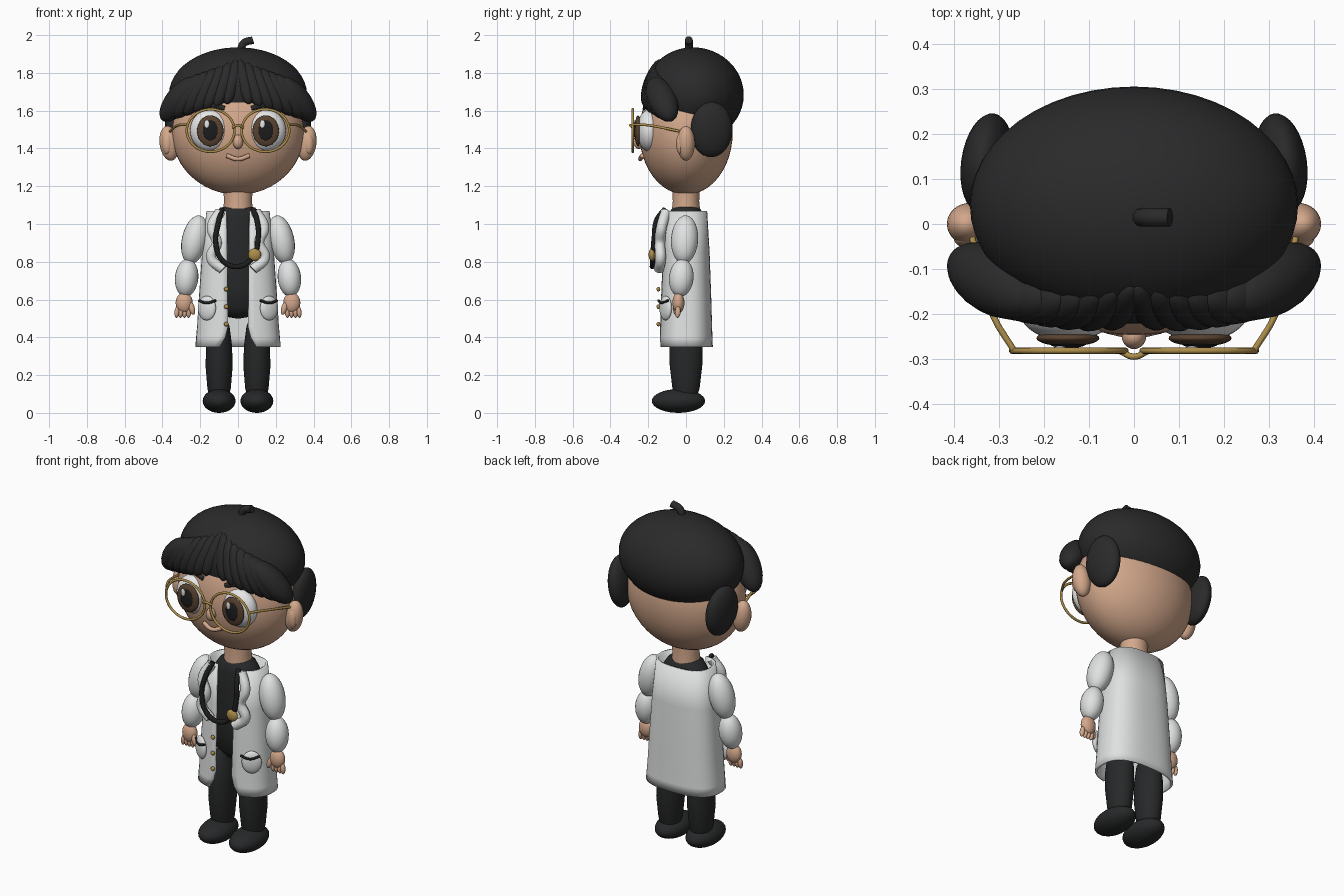
import bpy, bmesh, math
from mathutils import Matrix, Vector, Euler

cube = bpy.data.objects.get("Cube")
if cube:
    bpy.data.objects.remove(cube, do_unlink=True)


def material(name, r, g, b):
    m = bpy.data.materials.new(name)
    m.use_nodes = True
    m.diffuse_color = (r, g, b, 1)
    bsdf = m.node_tree.nodes["Principled BSDF"]
    bsdf.inputs["Base Color"].default_value = (r, g, b, 1)
    bsdf.inputs["Roughness"].default_value = 0.7
    return m


SKIN = material("skin", 0.65, 0.39, 0.26)
HAIR = material("hair_black", 0.023, 0.023, 0.023)
CLOTH = material("clothes_black", 0.02, 0.021, 0.022)
WHITE = material("coat_white", 0.74, 0.76, 0.75)
EYE = material("eye_white", 0.82, 0.82, 0.82)
BROWN = material("iris_brown", 0.1, 0.055, 0.03)
GOLD = material("gold", 0.42, 0.27, 0.07)
RUBBER = material("rubber_black", 0.012, 0.012, 0.013)


def finish(name, mesh, mat):
    mesh.materials.clear()
    mesh.materials.append(mat)
    for p in mesh.polygons:
        p.use_smooth = True
        p.material_index = 0
    ob = bpy.data.objects.new(name, mesh)
    bpy.context.collection.objects.link(ob)
    return ob


def ball(name, mat, pos, radii, rot=(0, 0, 0), seg=32):
    """Ellipsoid with radii along its own axes; rot in degrees."""
    bm = bmesh.new()
    turn = Euler([math.radians(a) for a in rot]).to_matrix().to_4x4()
    bmesh.ops.create_uvsphere(bm, u_segments=seg, v_segments=seg // 2, radius=1,
                              matrix=Matrix.Translation(pos) @ turn @ Matrix.Diagonal((*radii, 1)))
    mesh = bpy.data.meshes.new(name)
    bm.to_mesh(mesh)
    bm.free()
    return finish(name, mesh, mat)


def limb(name, mat, p, q, width, depth):
    """Ellipsoid stretched from point p to point q."""
    p, q = Vector(p), Vector(q)
    axis = (q - p).normalized()
    side = Vector((0, 1, 0)).cross(axis).normalized()
    front = axis.cross(side)
    turn = Matrix((side, front, axis)).transposed().to_euler()
    rot = [math.degrees(a) for a in turn]
    return ball(name, mat, (p + q) / 2, (width, depth, (q - p).length / 2), rot, 24)


def tube(name, mat, points, radius, closed=False):
    """Round tube along a smooth path."""
    cu = bpy.data.curves.new(name, "CURVE")
    cu.dimensions = "3D"
    cu.bevel_depth, cu.bevel_resolution, cu.resolution_u = radius, 3, 8
    cu.use_fill_caps = True
    sp = cu.splines.new("BEZIER")
    sp.bezier_points.add(len(points) - 1)
    sp.use_cyclic_u = closed
    for bp, co in zip(sp.bezier_points, points):
        bp.co = co
        bp.handle_left_type = bp.handle_right_type = "AUTO"
    tmp = bpy.data.objects.new(name + "_path", cu)
    bpy.context.collection.objects.link(tmp)
    bpy.context.view_layer.update()
    dg = bpy.context.evaluated_depsgraph_get()
    mesh = bpy.data.meshes.new_from_object(tmp.evaluated_get(dg))
    bpy.data.objects.remove(tmp, do_unlink=True)
    return finish(name, mesh, mat)


def shell(name, mat, rings, power=1.0, n=40):
    """Loft of rings (z, width, depth, half width of the front gap)."""
    bm = bmesh.new()
    rows = []
    for z, a, b, gap in rings:
        start = math.asin((gap / a) ** (1 / power))
        row = []
        for i in range(n + 1):
            t = start + (2 * math.pi - 2 * start) * i / n
            s, c = math.sin(t), math.cos(t)
            row.append(bm.verts.new((math.copysign(abs(s) ** power, s) * a,
                                     -math.copysign(abs(c) ** power, c) * b, z)))
        rows.append(row)
    for lo, hi in zip(rows, rows[1:]):
        for i in range(n):
            bm.faces.new((lo[i], lo[i + 1], hi[i + 1], hi[i]))
    bmesh.ops.remove_doubles(bm, verts=bm.verts, dist=1e-5)
    bmesh.ops.recalc_face_normals(bm, faces=bm.faces)
    mesh = bpy.data.meshes.new(name)
    bm.to_mesh(mesh)
    bm.free()
    return finish(name, mesh, mat)


# Head, neck and face
ball("head", SKIN, (0, 0, 1.483), (0.35, 0.247, 0.328), seg=48)
shell("neck", SKIN, [(1.04, 0.083, 0.078, 0), (1.12, 0.074, 0.07, 0), (1.2, 0.078, 0.072, 0)])
ball("nose", SKIN, (0, -0.25, 1.435), (0.027, 0.028, 0.038))
tube("mouth", SKIN, [(-0.06, -0.232, 1.362), (0, -0.242, 1.344), (0.06, -0.232, 1.362)], 0.012)

# Hair cap, stem
ball("hair_cap", HAIR, (0, 0.042, 1.688), (0.365, 0.264, 0.247), (-8, 0, 0), 48)
tube("hair_stem", HAIR, [(0.012, 0.015, 1.91), (0.03, 0.015, 1.957), (0.08, 0.015, 1.974)], 0.021)

# Clothes on the trunk
shell("shirt", CLOTH, [(0.5, 0.01, 0.01, 0), (0.51, 0.07, 0.05, 0), (0.56, 0.13, 0.09, 0),
                       (0.68, 0.16, 0.105, 0), (0.9, 0.15, 0.1, 0), (1.03, 0.135, 0.09, 0),
                       (1.075, 0.105, 0.08, 0), (1.095, 0.07, 0.06, 0)])
coat = shell("coat", WHITE, [(0.35, 0.226, 0.142, 0.098), (0.4, 0.222, 0.14, 0.068),
                             (0.46, 0.217, 0.138, 0.053), (0.6, 0.208, 0.134, 0.056),
                             (0.85, 0.19, 0.125, 0.058), (1.07, 0.167, 0.112, 0.062)], 0.78)
wall = coat.modifiers.new("thickness", "SOLIDIFY")
wall.thickness, wall.offset = 0.012, -1
bpy.context.view_layer.objects.active = coat
coat.select_set(True)
bpy.ops.object.shade_smooth_by_angle(angle=math.radians(40))
for z in (0.655, 0.562, 0.47):
    ball("coat_button", GOLD, (-0.062, -0.146, z), (0.012, 0.01, 0.012), seg=16)

# Stethoscope
tube("stethoscope_tube", RUBBER,
     [(-0.085, -0.11, 1.08), (-0.105, -0.155, 1.0), (-0.118, -0.168, 0.9), (-0.08, -0.176, 0.805),
      (0, -0.178, 0.775), (0.075, -0.176, 0.82), (0.107, -0.168, 0.93), (0.1, -0.155, 1.02),
      (0.08, -0.11, 1.08)], 0.014)
ball("stethoscope_disc", GOLD, (0.088, -0.18, 0.837), (0.034, 0.018, 0.034))

# Glasses bridge
tube("glasses_bridge", GOLD, [(-0.03, -0.283, 1.51), (0, -0.295, 1.522), (0.03, -0.283, 1.51)], 0.007)

for s, side in ((-1, "right_"), (1, "left_")):
    # Ears
    ball(side + "ear", SKIN, (s * 0.365, 0, 1.427), (0.05, 0.047, 0.093), (0, s * 8, 0))
    ball(side + "inner_ear", SKIN, (s * 0.375, -0.03, 1.425), (0.026, 0.022, 0.055))

    # Eyes
    ex = s * 0.147
    ball(side + "eye", EYE, (ex, -0.195, 1.495), (0.107, 0.065, 0.111))
    ball(side + "iris", BROWN, (ex, -0.254, 1.493), (0.07, 0.018, 0.082))
    ball(side + "pupil", RUBBER, (ex, -0.267, 1.495), (0.04, 0.009, 0.053))
    ball(side + "eye_glint", EYE, (ex - 0.018, -0.275, 1.53), (0.014, 0.004, 0.022), seg=16)
    tube(side + "brow", HAIR, [(s * 0.07, -0.216, 1.612), (s * 0.14, -0.208, 1.63),
                               (s * 0.23, -0.175, 1.605)], 0.014)

    # Glasses rim and arm
    rim = [(s * 0.145 + 0.126 * math.cos(a), -0.282, 1.495 + 0.112 * math.sin(a))
           for a in (math.tau * i / 16 for i in range(16))]
    tube(side + "glasses_rim", GOLD, rim, 0.007, True)
    tube(side + "glasses_arm", GOLD, [(s * 0.266, -0.283, 1.527), (s * 0.315, -0.2, 1.523),
                                      (s * 0.36, -0.03, 1.49)], 0.007)

    # Fringe locks fanning out from the centre parting
    for i in range(7):
        t = i / 6
        limb(side + "fringe_lock", HAIR,
             (s * (0.005 + 0.22 * t), -0.135 - 0.04 * t, 1.87 - 0.1 * t),
             (s * (0.06 + 0.34 * t), -0.222 + 0.145 * t * t, 1.635 - 0.085 * t),
             0.042 + 0.026 * t, 0.042 + 0.033 * t)
    # Hair lobe behind the ear
    ball(side + "hair_lobe", HAIR, (s * 0.327, 0.135, 1.5), (0.056, 0.112, 0.147), (0, s * 6, s * 8))

    # Lapel and pocket
    tube(side + "lapel", WHITE, [(s * 0.095, -0.105, 1.065), (s * 0.138, -0.13, 0.98),
                                 (s * 0.112, -0.138, 0.9), (s * 0.142, -0.135, 0.82),
                                 (s * 0.08, -0.142, 0.76)], 0.028)
    ball(side + "pocket", WHITE, (s * 0.165, -0.108, 0.555), (0.054, 0.022, 0.065), (0, 0, s * 30))
    tube(side + "pocket_trim", RUBBER, [(s * 0.117, -0.145, 0.595), (s * 0.165, -0.13, 0.582),
                                        (s * 0.207, -0.095, 0.595)], 0.007)

    # Arms and hands
    limb(side + "upper_sleeve", WHITE, (s * 0.2, 0, 1.045), (s * 0.258, -0.015, 0.79), 0.068, 0.072)
    limb(side + "lower_sleeve", WHITE, (s * 0.262, -0.015, 0.815), (s * 0.282, -0.035, 0.615), 0.062, 0.065)
    ball(side + "palm", SKIN, (s * 0.285, -0.04, 0.583), (0.045, 0.032, 0.055))
    for k in range(4):
        x = 0.258 + 0.021 * k
        limb(side + "finger", SKIN, (s * x, -0.042, 0.565), (s * (x + 0.005), -0.045, 0.503), 0.013, 0.015)
    limb(side + "thumb", SKIN, (s * 0.255, -0.05, 0.59), (s * 0.235, -0.055, 0.52), 0.016, 0.016)

    # Legs and shoes
    shell(side + "leg", CLOTH, [(0.06, 0.045, 0.05, 0), (0.13, 0.062, 0.072, 0), (0.25, 0.072, 0.086, 0),
                                (0.36, 0.068, 0.088, 0), (0.46, 0.055, 0.075, 0), (0.54, 0.02, 0.03, 0)]
          ).location.x = s * 0.1
    ball(side + "shoe", CLOTH, (s * 0.1, -0.04, 0.063), (0.087, 0.141, 0.063))
